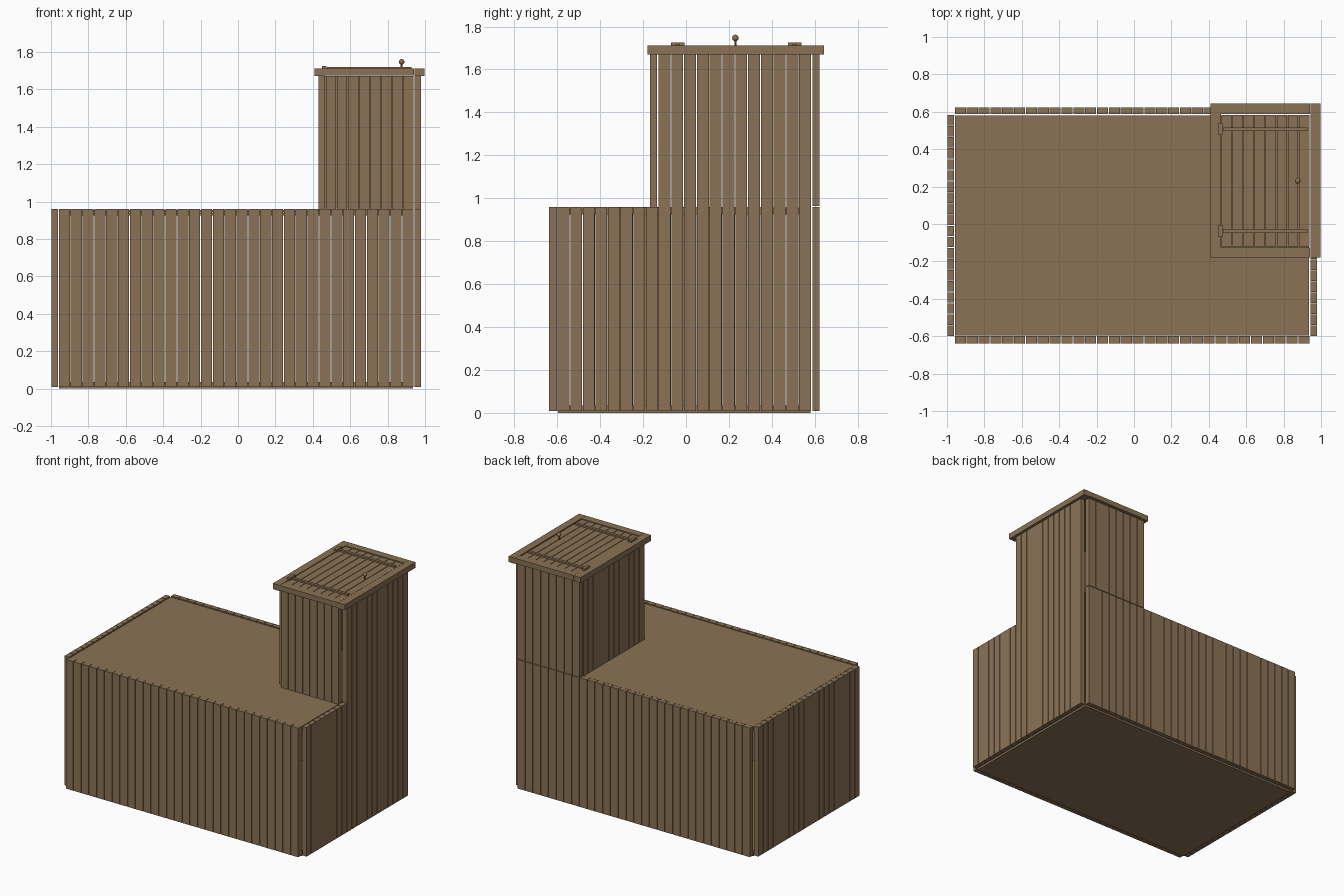
import bpy
import bmesh
from mathutils import Matrix, Vector

if "Cube" in bpy.data.objects:
    bpy.data.objects.remove(bpy.data.objects["Cube"], do_unlink=True)

wood = bpy.data.materials.new("brown wood")
wood.use_nodes = True
BROWN = (0.258, 0.171, 0.091, 1)
wood.diffuse_color = BROWN
wood.node_tree.nodes["Principled BSDF"].inputs["Base Color"].default_value = BROWN

GAP = 0.004


def add_object(name, bm):
    mesh = bpy.data.meshes.new(name)
    bm.to_mesh(mesh)
    bm.free()
    mesh.materials.append(wood)
    obj = bpy.data.objects.new(name, mesh)
    bpy.context.collection.objects.link(obj)
    return obj


def add_box(bm, low, high):
    low, high = Vector(low), Vector(high)
    place = Matrix.Translation((low + high) / 2) @ Matrix.Diagonal((*(high - low), 1))
    bmesh.ops.create_cube(bm, size=1, matrix=place)


def box(name, low, high):
    bm = bmesh.new()
    add_box(bm, low, high)
    return add_object(name, bm)


def planks(name, low, high, axis, count):
    """Split a slab into separate boards along the given axis."""
    bm = bmesh.new()
    pitch = (high[axis] - low[axis]) / count
    for i in range(count):
        a, b = list(low), list(high)
        a[axis] = low[axis] + i * pitch + GAP / 2
        b[axis] = low[axis] + (i + 1) * pitch - GAP / 2
        add_box(bm, a, b)
    return add_object(name, bm)


# Main box: floor, deck and plank walls
BASE, DECK, TOP = 0.008, 0.96, 1.67
LEFT, RIGHT, FRONT, BACK = -0.96, 0.94, -0.6, 0.585
THICK = 0.038
STEP = -0.13      # where the tower begins along y
INNER = 0.468     # inner side of the tower along x

box("floor", (LEFT + GAP, FRONT + GAP, 0), (RIGHT - GAP, BACK - GAP, 0.035))
box("deck", (LEFT + GAP, FRONT + GAP, DECK - 0.035), (RIGHT - GAP, BACK - GAP, DECK - 0.004))
planks("front_wall", (LEFT, FRONT - THICK, BASE), (RIGHT, FRONT, DECK), 0, 30)
planks("back_wall", (LEFT, BACK + GAP, BASE), (RIGHT, BACK + THICK, DECK), 0, 30)
planks("right_end_wall", (LEFT - THICK, FRONT, BASE), (LEFT - GAP / 2, BACK, DECK), 1, 20)
planks("left_end_wall", (RIGHT + GAP, FRONT, BASE), (RIGHT + THICK, STEP, DECK), 1, 8)

# Tower walls
planks("tower_outer_wall", (RIGHT + GAP, STEP, BASE), (RIGHT + THICK, BACK, TOP), 1, 12)
planks("tower_inner_wall", (INNER - THICK, STEP, DECK - 0.004), (INNER - GAP, BACK, TOP), 1, 12)
planks("tower_front_wall", (INNER, STEP - THICK, DECK - 0.004), (RIGHT, STEP - GAP, TOP), 0, 8)
planks("tower_back_wall", (INNER - THICK, BACK + GAP, DECK + GAP), (RIGHT, BACK + THICK, TOP), 0, 8)

# Hatch frame around the tower top
X0, X1, Y0, Y1, RIM = 0.41, 0.998, -0.18, 0.643, 0.055
FRAME_TOP = 1.712
for name, x in (("inner", X0), ("outer", X1 - RIM)):
    box(f"frame_{name}_rail", (x, Y0, TOP), (x + RIM, Y1, FRAME_TOP))
for name, y in (("front", Y0), ("back", Y1 - RIM)):
    box(f"frame_{name}_rail", (X0 + RIM + 0.001, y, TOP + 0.004), (X1 - RIM - 0.001, y + RIM, FRAME_TOP))

# Hatch door with two battens, hinges and a knob
DOOR_TOP = 1.708
planks("hatch_door", (X0 + RIM, Y0 + RIM + GAP, 1.675), (X1 - RIM - GAP, Y1 - RIM - GAP, DOOR_TOP), 0, 8)
for side, y in (("front", -0.038), ("back", 0.507)):
    box(f"hatch_{side}_batten", (X0 + RIM + 0.01, y - 0.01, DOOR_TOP - 0.01),
        (X1 - RIM - 0.015, y + 0.01, 1.719))
    box(f"hatch_{side}_hinge", (0.45, y - 0.032, DOOR_TOP), (0.473, y + 0.032, 1.725))

KNOB = (0.875, 0.23)
bpy.ops.mesh.primitive_cylinder_add(vertices=12, radius=0.005, depth=0.045, location=(*KNOB, 1.725))
stem = bpy.context.object
stem.name = "knob_stem"
bpy.ops.mesh.primitive_uv_sphere_add(segments=16, ring_count=10, radius=0.015, location=(*KNOB, 1.747))
ball = bpy.context.object
ball.name = "knob"
for part in (stem, ball):
    part.data.materials.append(wood)
    bpy.ops.object.select_all(action="DESELECT")
    part.select_set(True)
    bpy.context.view_layer.objects.active = part
    bpy.ops.object.shade_smooth_by_angle()
